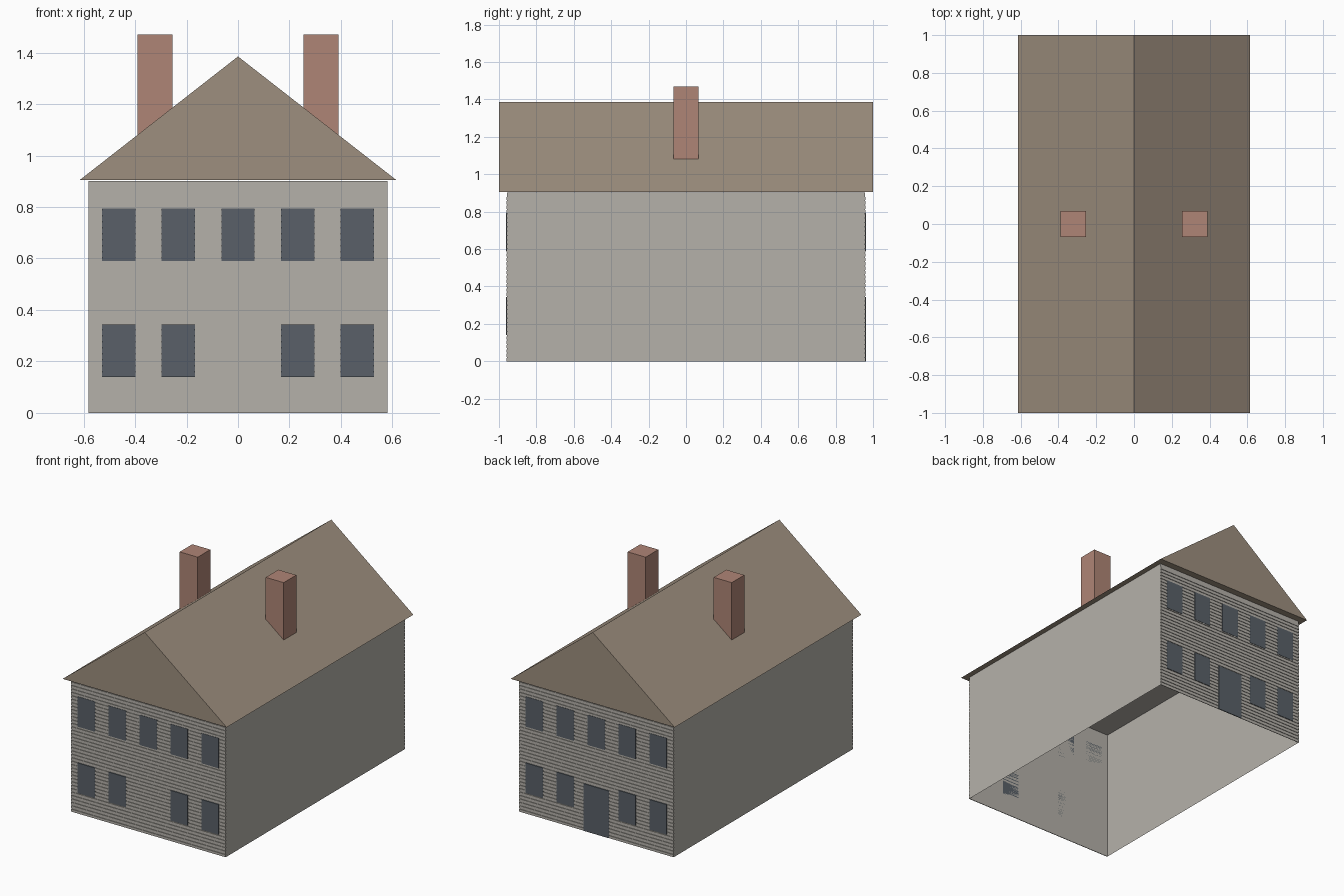
import bpy
import bmesh

cube = bpy.data.objects.get("Cube")
if cube:
    bpy.data.objects.remove(cube, do_unlink=True)


def material(name, rgb):
    m = bpy.data.materials.new(name)
    m.use_nodes = True
    m.diffuse_color = (*rgb, 1)
    m.node_tree.nodes["Principled BSDF"].inputs["Base Color"].default_value = (*rgb, 1)
    return m


SIDING = material("grey siding", (0.46, 0.44, 0.40))
SHINGLE = material("brown shingle", (0.34, 0.275, 0.21))
BRICK = material("red brick", (0.43, 0.235, 0.18))
GLASS = material("dark slate", (0.10, 0.118, 0.138))


def finish(name, bm, mat):
    bmesh.ops.recalc_face_normals(bm, faces=bm.faces)
    mesh = bpy.data.meshes.new(name)
    bm.to_mesh(mesh)
    bm.free()
    mesh.materials.append(mat)
    obj = bpy.data.objects.new(name, mesh)
    bpy.context.collection.objects.link(obj)
    return obj


def add_box(bm, x, y, z):
    """Add a box from (low, high) pairs on each axis."""
    verts = bmesh.ops.create_cube(bm, size=1)["verts"]
    for v in verts:
        v.co = [(lo + hi) / 2 + c * (hi - lo) for c, (lo, hi) in zip(v.co, (x, y, z))]
    return verts


def box(name, x, y, z, mat):
    bm = bmesh.new()
    add_box(bm, x, y, z)
    return finish(name, bm, mat)


HALF_X, HALF_Y, EAVE = 0.58, 0.957, 0.905

# Walls: hollow shell, open underneath
bm = bmesh.new()
add_box(bm, (-HALF_X, HALF_X), (-HALF_Y, HALF_Y), (0, EAVE - 0.003))
floor = [f for f in bm.faces if f.calc_center_median().z < 0.01]
bmesh.ops.delete(bm, geom=floor, context="FACES_ONLY")
finish("walls", bm, SIDING)

# Roof: triangular prism with overhanging eaves
bm = bmesh.new()
profile = [(-0.615, EAVE), (0.615, EAVE), (0, 1.385)]
gable = bm.faces.new([bm.verts.new((x, -1, z)) for x, z in profile])
sweep = bmesh.ops.extrude_face_region(bm, geom=[gable], use_keep_orig=True)["geom"]
for v in sweep:
    if isinstance(v, bmesh.types.BMVert):
        v.co.y = 1
finish("roof", bm, SHINGLE)

# Chimneys
for label, x in (("right", -0.3225), ("left", 0.3225)):
    box(label + "_chimney", (x - 0.0675, x + 0.0675), (-0.0675, 0.0675), (1.03, 1.47), BRICK)

# Clapboards and windows on both gable ends
PITCH = 0.0233
for label, side in (("front", -1), ("back", 1)):
    def layer(depth):
        return tuple(sorted((side * HALF_Y, side * (HALF_Y + depth))))

    bm = bmesh.new()
    for i in range(38):
        add_box(bm, (-HALF_X, HALF_X), layer(0.004), (i * PITCH, i * PITCH + 0.017))
    finish(label + "_clapboards", bm, SIDING)

    bm = bmesh.new()
    for row, low in enumerate((0.14, 0.59)):
        for col in range(-2, 3):
            if row == 0 and col == 0:
                continue
            x = col * 0.232
            add_box(bm, (x - 0.065, x + 0.065), layer(0.006), (low, low + 0.204))
    finish(label + "_windows", bm, GLASS)

# Door in the back wall
box("back_door", (-0.095, 0.095), (HALF_Y, HALF_Y + 0.006), (0, 0.32), GLASS)
